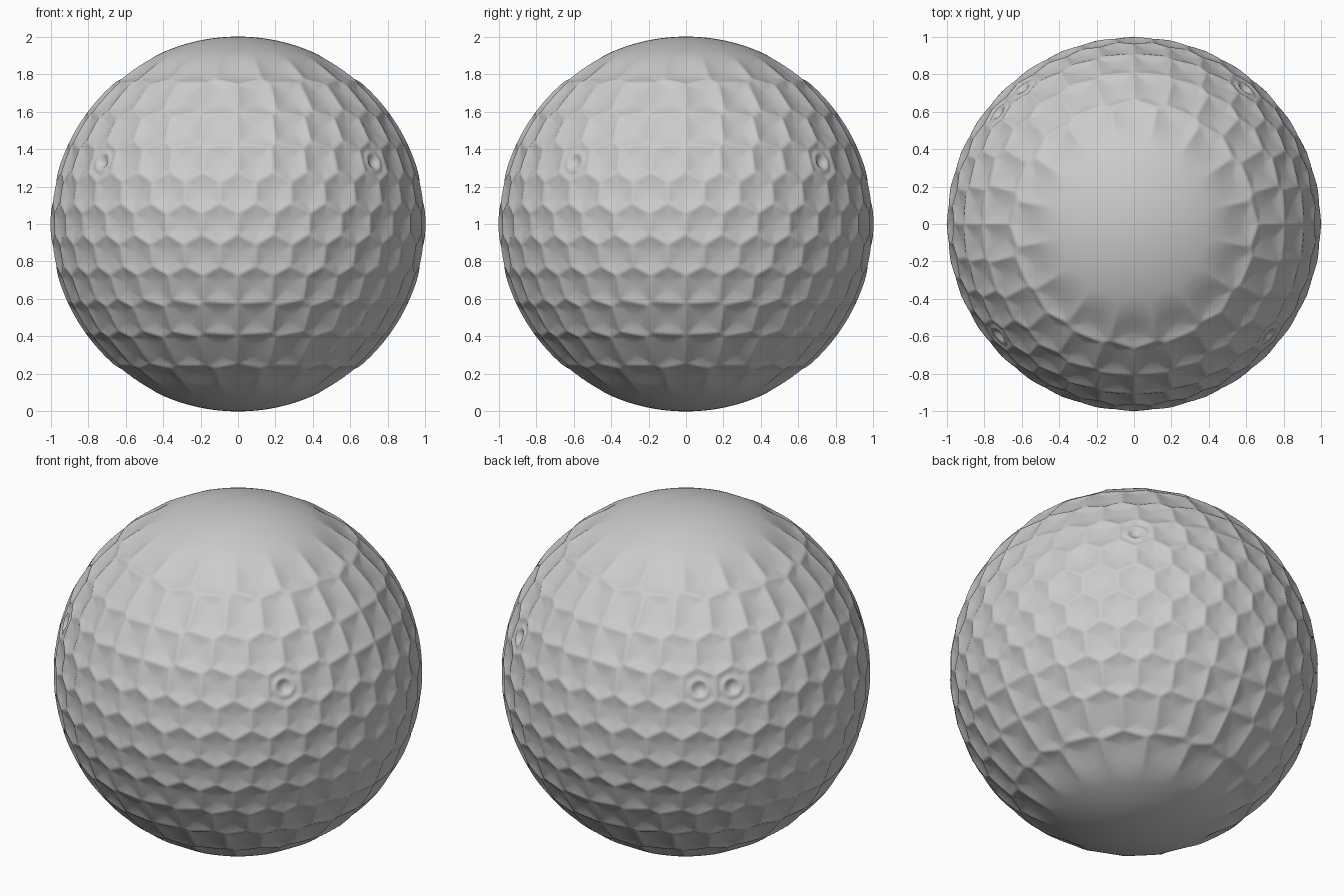
import bpy, bmesh, math
from mathutils import Vector, kdtree

if "Cube" in bpy.data.objects:
    bpy.data.objects.remove(bpy.data.objects["Cube"])

SPACING, ROW, DEPTH = 0.196, 0.167, 0.02
COUNTS = [32, 32, 32, 28, 24, 18 - 2]


def on_sphere(az, z):
    r = math.sqrt(1 - z * z)
    return Vector((r * math.cos(az), r * math.sin(az), z))


def smooth(t):
    t = max(0.0, min(1.0, t))
    return t * t * (3 - 2 * t)


# dimple centres: staggered rows of equal height, aligned on the diagonals
centres = []
for k in range(-5, 6):
    n = COUNTS[abs(k)]
    half = 0.5 if k % 2 == 0 else 0.0
    for i in range(n):
        az = math.radians(45) + (i + half) * 2 * math.pi / n
        centres.append(on_sphere(az, k * ROW))
tree = kdtree.KDTree(len(centres))
for i, c in enumerate(centres):
    tree.insert(c, i)
tree.balance()

# a few dimples hold a small inner pit with a raised ring
pits = [on_sphere(math.radians(a), 2 * ROW) for a in (-39.4, 50.6, -140.6, 129.4, 140.6)]


def dent(p):
    (_, _, d1), (_, _, d2) = tree.find_n(p, 2)
    e = min(1.0, (d2 - d1) / (SPACING * 0.95))
    d = DEPTH * (1 - (1 - e) ** 2)
    d *= smooth((0.19 - d1) / 0.08) * smooth((0.93 - abs(p.z)) / 0.13)
    for q in pits:
        r = (p - q).length
        if r < 0.12:
            d += 0.008 * math.exp(-(r / 0.025) ** 2) - 0.011 * math.exp(-((r - 0.048) / 0.016) ** 2)
    return d


# ball: evenly divided cube blown up to a sphere, then dimpled
bm = bmesh.new()
bmesh.ops.create_cube(bm, size=2)
bmesh.ops.subdivide_edges(bm, edges=bm.edges[:], cuts=139, use_grid_fill=True)
for v in bm.verts:
    p = Vector([math.tan(c * math.pi / 4) for c in v.co]).normalized()
    v.co = p * (1.001 - dent(p)) + Vector((0, 0, 1))
for f in bm.faces:
    f.smooth = True
mesh = bpy.data.meshes.new("dimpled_ball")
bm.to_mesh(mesh)
bm.free()
ball = bpy.data.objects.new("dimpled_ball", mesh)
bpy.context.collection.objects.link(ball)
